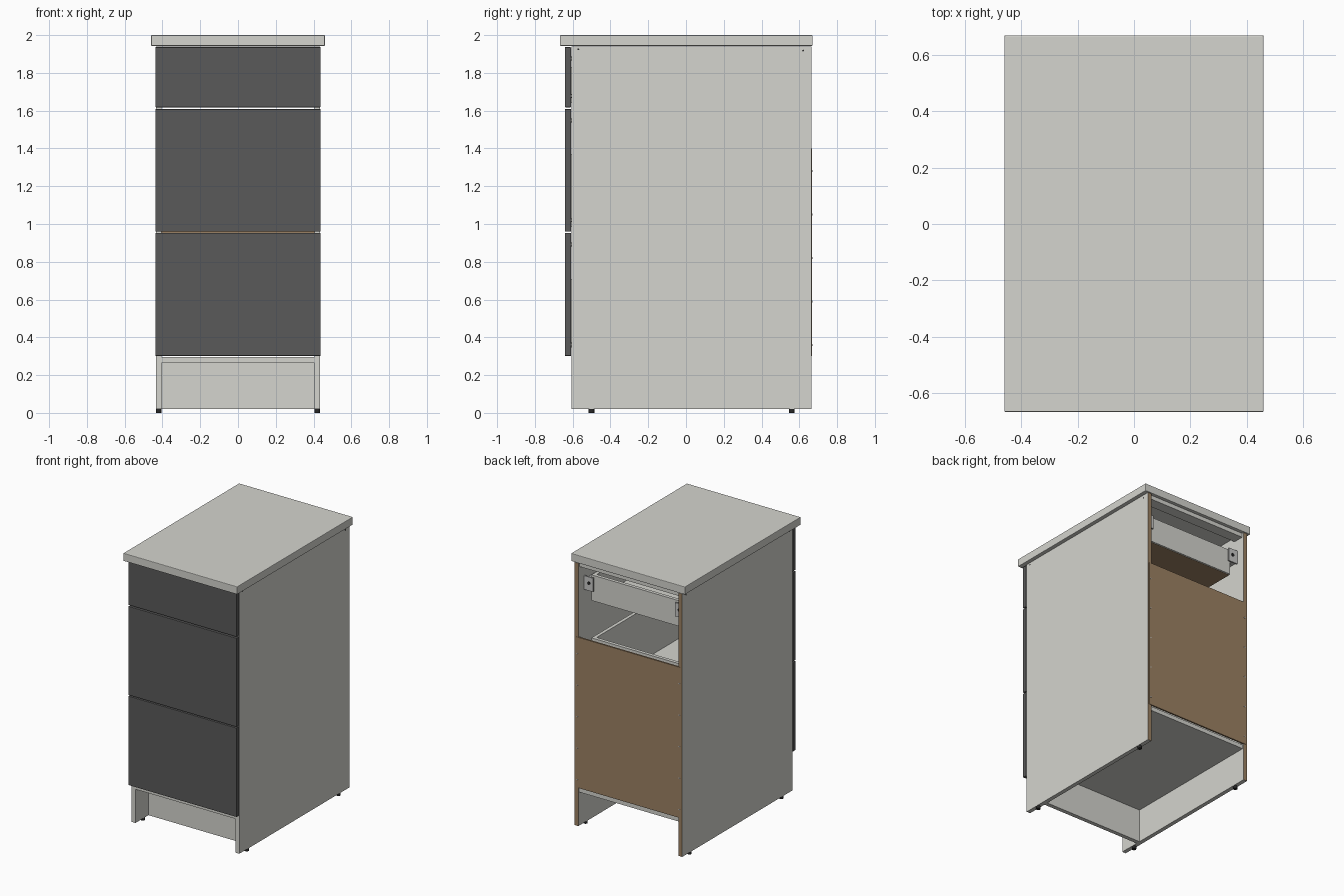
import bpy, bmesh, math
from mathutils import Matrix

if "Cube" in bpy.data.objects:
    bpy.data.objects.remove(bpy.data.objects["Cube"])


def material(name, rgb):
    m = bpy.data.materials.new(name)
    m.diffuse_color = (*rgb, 1)
    m.use_nodes = True
    m.node_tree.nodes["Principled BSDF"].inputs["Base Color"].default_value = m.diffuse_color
    return m


WHITE = material("white laminate", (0.66, 0.66, 0.62))
DARK = material("dark grey front", (0.1, 0.1, 0.1))
BROWN = material("raw fibreboard", (0.33, 0.22, 0.125))
BLACK = material("black plastic", (0.02, 0.02, 0.02))
METAL = material("light metal", (0.58, 0.58, 0.57))


def finish(name, bm, mats):
    me = bpy.data.meshes.new(name)
    bm.to_mesh(me)
    bm.free()
    for m in mats:
        me.materials.append(m)
    ob = bpy.data.objects.new(name, me)
    bpy.context.collection.objects.link(ob)
    return ob


def box(name, x, y, z, mat, raw=None, raw_dir=None, bevel=0):
    """Box from (min, max) ranges; faces looking along raw_dir get the raw material."""
    bm = bmesh.new()
    bmesh.ops.create_cube(bm, size=1)
    for v in bm.verts:
        v.co = [r[0] + (c + 0.5) * (r[1] - r[0]) for c, r in zip(v.co, (x, y, z))]
    bm.normal_update()
    if raw_dir:
        axis, sign = raw_dir
        for f in bm.faces:
            f.material_index = int(f.normal[axis] * sign > 0.5)
    ob = finish(name, bm, [mat] + ([raw] if raw else []))
    if bevel:
        mod = ob.modifiers.new("bevel", 'BEVEL')
        mod.width = bevel
        mod.segments = 2
    return ob


def disc(name, centre, radius, depth, axis, mat, sides=16):
    bm = bmesh.new()
    rot = {'X': Matrix.Rotation(math.pi / 2, 4, 'Y'),
           'Y': Matrix.Rotation(math.pi / 2, 4, 'X'), 'Z': Matrix()}[axis]
    bmesh.ops.create_cone(bm, cap_ends=True, segments=sides, radius1=radius, radius2=radius,
                          depth=depth, matrix=Matrix.Translation(centre) @ rot)
    return finish(name, bm, [mat])


def span(s, a, b):
    """Range mirrored to side s of x = 0."""
    return tuple(sorted((s * a, s * b)))


# Worktop
box("worktop", (-0.46, 0.46), (-0.667, 0.67), (1.943, 2.0), WHITE, bevel=0.004)

# Carcass: sides with raw back edges, bottom, recessed plinth, top rails, back
for s, side in ((-1, "left"), (1, "right")):
    box(side + "_side_panel", span(s, 0.405, 0.435), (-0.605, 0.665), (0.02, 1.94),
        WHITE, BROWN, (1, 1))
    for y in (-0.5, 0.56):
        disc(side + "_foot", (s * 0.42, y, 0.0125), 0.015, 0.025, 'Z', BLACK)
    for y, z in ((-0.57, 1.925), (0.62, 1.918)):
        disc(side + "_screw_hole", (s * 0.435, y, z), 0.005, 0.002, 'X', BLACK, 10)
    for i in range(5):
        disc(side + "_back_nail", (s * 0.412, 0.667, 0.36 + i * 0.23), 0.005, 0.004, 'Y', METAL, 8)
box("bottom_panel", (-0.405, 0.405), (-0.603, 0.655), (0.265, 0.295), WHITE)
box("plinth", (-0.405, 0.405), (-0.455, -0.425), (0.02, 0.265), WHITE)
box("back_panel", (-0.425, 0.425), (0.655, 0.667), (0.3, 1.4), BROWN)
box("front_rail", (-0.405, 0.405), (-0.6, -0.51), (1.91, 1.94), WHITE)
box("rear_rail", (-0.405, 0.405), (0.57, 0.65), (1.91, 1.94), WHITE)

# Drawers: front range, box bottom, box top
drawers = [("lower", 0.302, 0.952, 0.345, 0.71),
           ("middle", 0.96, 1.608, 0.985, 1.37),
           ("upper", 1.618, 1.936, 1.64, 1.83)]
for name, f0, f1, b0, b1 in drawers:
    box(name + "_drawer_front", (-0.437, 0.437), (-0.641, -0.609), (f0, f1), DARK, bevel=0.002)
    box(name + "_drawer_base", (-0.365, 0.365), (-0.609, 0.565), (b0, b0 + 0.015),
        WHITE, BROWN, (2, -1))
    box(name + "_drawer_back", (-0.365, 0.365), (0.545, 0.57), (b0 + 0.004, b1), WHITE)
    zs = b0 + 0.14                       # runner height
    for s, side in ((-1, "left"), (1, "right")):
        tag = f"{name}_{side}_"
        box(tag + "drawer_side", span(s, 0.34, 0.365), (-0.609, 0.545), (b0 + 0.004, b1), WHITE)
        box(tag + "runner", span(s, 0.366, 0.404), (-0.58, 0.59), (zs - 0.045, zs + 0.02), METAL)
        box(tag + "runner_bracket", span(s, 0.33, 0.404), (0.59, 0.6),
            (zs - 0.055, zs + 0.045), METAL)
        disc(tag + "bracket_screw", (s * 0.365, 0.601, zs), 0.012, 0.004, 'Y', BLACK, 12)
        # soft bumpers between front and carcass
        for z in (f0 + 0.06, f1 - 0.06):
            disc(tag + "bumper", (s * 0.42, -0.607, z), 0.01, 0.005, 'Y', BLACK, 12)
